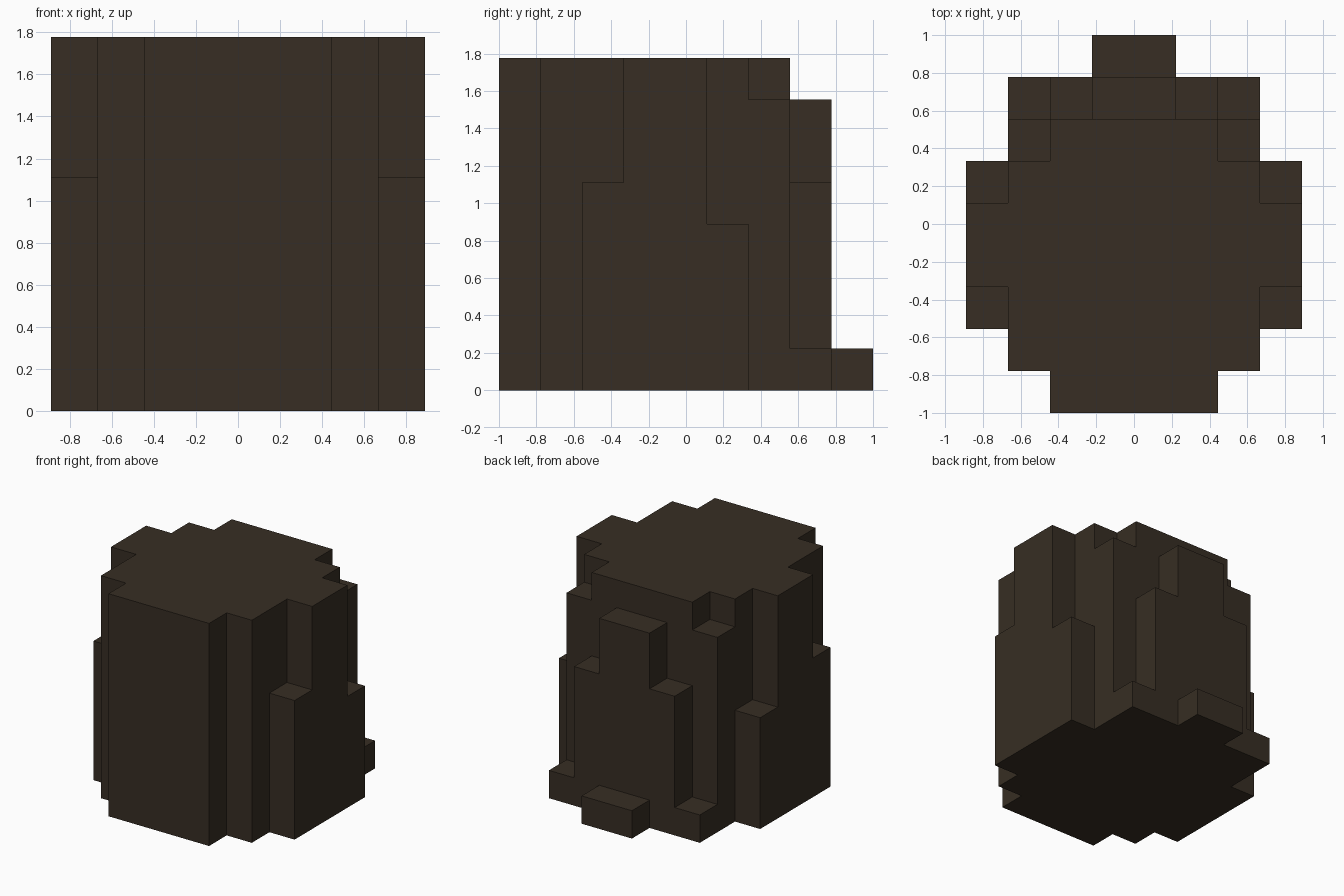
import bpy
import bmesh
import math

cube = bpy.data.objects.get("Cube")
if cube:
    bpy.data.objects.remove(cube, do_unlink=True)

U = 2 / 9  # size of one block

# Column heights in blocks, rows run front to back, columns run from the middle outwards
HALF_HEIGHTS = [
    (8, 8, 0, 0),
    (8, 8, 8, 0),
    (8, 8, 8, 5),
    (8, 8, 8, 8),
    (8, 8, 8, 8),
    (8, 8, 8, 4),
    (8, 8, 7, 0),
    (7, 5, 1, 0),
    (1, 0, 0, 0),
]


def height(i, j):
    """Height of column i (-4..3) in row j, mirrored across x = 0."""
    k = i if i >= 0 else -i - 1
    return HALF_HEIGHTS[j][k] if k < 4 and 0 <= j < 9 else 0


def make_material(name, rgb):
    mat = bpy.data.materials.new(name)
    mat.use_nodes = True
    mat.diffuse_color = (*rgb, 1)
    bsdf = mat.node_tree.nodes["Principled BSDF"]
    bsdf.inputs["Base Color"].default_value = (*rgb, 1)
    bsdf.inputs["Roughness"].default_value = 0.9
    return mat


def build_stepped_block(name, mat):
    bm = bmesh.new()
    verts = {}

    def quad(*corners):
        for c in corners:
            if c not in verts:
                verts[c] = bm.verts.new((c[0] * U, (c[1] - 4.5) * U, c[2] * U))
        bm.faces.new([verts[c] for c in corners])

    for j in range(9):
        for i in range(-4, 4):
            h = height(i, j)
            if not h:
                continue
            # Corners counter-clockwise from above
            ring = [(i, j), (i + 1, j), (i + 1, j + 1), (i, j + 1)]
            quad(*[(x, y, h) for x, y in ring])
            quad(*[(x, y, 0) for x, y in reversed(ring)])
            # Walls only where the neighbouring column is lower
            for n, (di, dj) in enumerate([(0, -1), (1, 0), (0, 1), (-1, 0)]):
                a, b = ring[n], ring[(n + 1) % 4]
                for z in range(height(i + di, j + dj), h):
                    quad((*a, z), (*b, z), (*b, z + 1), (*a, z + 1))

    # Merge the flat areas into large clean faces
    bmesh.ops.dissolve_limit(bm, angle_limit=math.radians(1),
                             verts=bm.verts[:], edges=bm.edges[:])
    mesh = bpy.data.meshes.new(name)
    bm.to_mesh(mesh)
    bm.free()
    mesh.materials.append(mat)
    obj = bpy.data.objects.new(name, mesh)
    bpy.context.collection.objects.link(obj)
    return obj


# One closed outer skin in a single dark brown
build_stepped_block("stepped_block", make_material("dark_brown", (0.038, 0.027, 0.017)))
